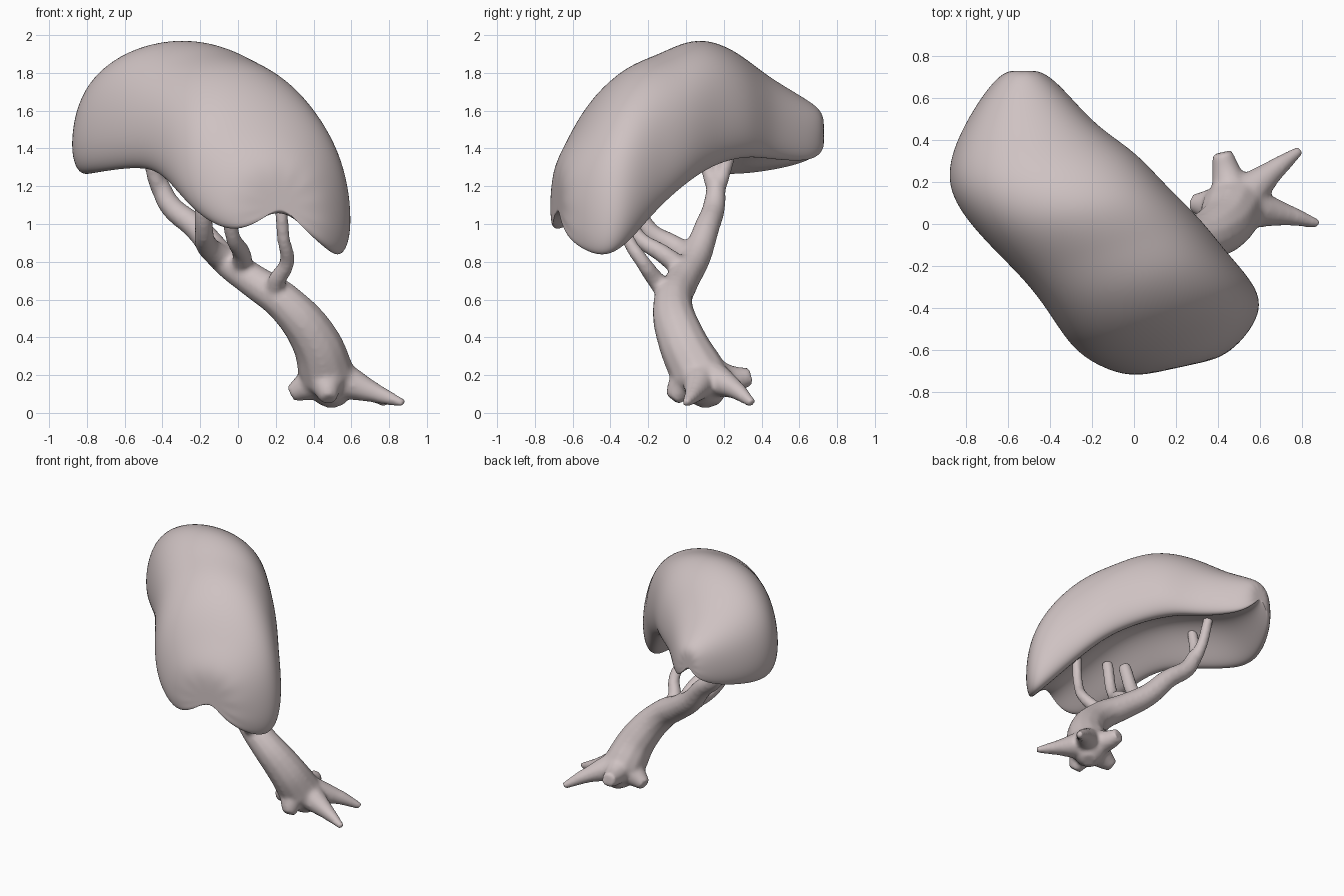
import bpy
import bmesh
from mathutils import Vector

cube = bpy.data.objects.get("Cube")
if cube:
    bpy.data.objects.remove(cube, do_unlink=True)

# One plain clay colour for the whole tree
clay = bpy.data.materials.new("pinkish_grey_clay")
clay.use_nodes = True
colour = (0.62, 0.54, 0.54, 1.0)
clay.diffuse_color = colour
shader = next(n for n in clay.node_tree.nodes if n.type == 'BSDF_PRINCIPLED')
shader.inputs["Base Color"].default_value = colour
shader.inputs["Roughness"].default_value = 0.8


def add_object(name, mesh):
    """Link a mesh as a smooth shaded object in the clay colour."""
    obj = bpy.data.objects.new(name, mesh)
    bpy.context.scene.collection.objects.link(obj)
    mesh.materials.clear()
    mesh.materials.append(clay)
    for poly in mesh.polygons:
        poly.use_smooth = True
    return obj


# Canopy cross-section: (position across, height), with a hollow underside
half = [(1, 0), (0.89, 0.52), (0.55, 0.87)]
under = [(-0.95, -0.75), (-0.78, -1.05), (-0.5, -0.55)]
profile = (half + [(0, 1)] + [(-s, h) for s, h in reversed(half)]
           + under + [(0, 0.05)] + [(-s, h) for s, h in reversed(under)])

# Canopy stations: left edge x y, right edge x y, crest, left rim, right rim
stations = [
    (-0.62, 0.73, -0.44, 0.73, 1.60, 1.38, 1.38),
    (-0.72, 0.62, -0.35, 0.66, 1.67, 1.31, 1.32),
    (-0.86, 0.38, -0.18, 0.46, 1.80, 1.25, 1.34),
    (-0.90, 0.16, 0.00, 0.35, 1.94, 1.23, 1.36),
    (-0.73, -0.06, 0.15, 0.18, 2.02, 1.27, 1.31),
    (-0.52, -0.26, 0.32, 0.02, 1.92, 1.30, 1.19),
    (-0.40, -0.42, 0.44, -0.14, 1.87, 1.20, 1.04),
    (-0.29, -0.60, 0.57, -0.28, 1.72, 1.06, 0.86),
    (-0.14, -0.69, 0.62, -0.42, 1.51, 0.97, 0.77),
    (0.00, -0.73, 0.46, -0.63, 1.34, 0.98, 0.90),
]


def build_canopy():
    bm = bmesh.new()
    rings = []
    for lx, ly, rx, ry, crest, rim_l, rim_r in stations:
        left, right = Vector((lx, ly, 0)), Vector((rx, ry, 0))
        ring = []
        for s, h in profile:
            t = 0.5 + 0.515 * s
            rim = rim_l + (rim_r - rim_l) * t
            waist = rim + 0.32 * (crest - rim)
            z = waist + h * ((crest - waist) if h > 0 else (waist - rim))
            p = left.lerp(right, t)
            ring.append(bm.verts.new((p.x, p.y, z)))
        rings.append(ring)
    n = len(profile)
    for a, b in zip(rings, rings[1:]):
        for i in range(n):
            j = (i + 1) % n
            bm.faces.new((a[i], a[j], b[j], b[i]))
    # Each end closes on a centre point
    for ring in (rings[0], rings[-1]):
        centre = bm.verts.new(sum((v.co for v in ring), Vector()) / n)
        for i in range(n):
            bm.faces.new((ring[i], ring[(i + 1) % n], centre))
    bmesh.ops.recalc_face_normals(bm, faces=bm.faces[:])
    mesh = bpy.data.meshes.new("canopy")
    bm.to_mesh(mesh)
    bm.free()
    obj = add_object("canopy", mesh)
    sub = obj.modifiers.new("rounding", 'SUBSURF')
    sub.levels = sub.render_levels = 3


# Limbs: paths of (x, y, z, radius)
trunk = [(0.50, 0.12, 0.10, 0.10), (0.47, 0.07, 0.20, 0.15),
         (0.41, -0.02, 0.38, 0.13), (0.25, -0.07, 0.58, 0.105),
         (0.08, -0.02, 0.70, 0.09), (-0.08, 0.05, 0.82, 0.08),
         (-0.22, 0.11, 0.98, 0.068), (-0.36, 0.15, 1.10, 0.06),
         (-0.42, 0.16, 1.22, 0.05)]
branches = [
    [(-0.41, 0.16, 1.18, 0.05), (-0.44, 0.20, 1.28, 0.04), (-0.46, 0.26, 1.50, 0.035)],
    [(-0.41, 0.16, 1.18, 0.05), (-0.45, 0.12, 1.28, 0.04), (-0.47, 0.06, 1.50, 0.035)],
    [(-0.07, 0.04, 0.81, 0.07), (-0.16, -0.06, 0.88, 0.06),
     (-0.18, -0.20, 0.97, 0.05), (-0.18, -0.32, 1.25, 0.045)],
    [(0.02, 0.00, 0.75, 0.06), (0.02, -0.12, 0.84, 0.05),
     (-0.03, -0.26, 0.94, 0.04), (-0.06, -0.36, 1.25, 0.04)],
    [(0.22, -0.07, 0.60, 0.07), (0.20, -0.14, 0.68, 0.05),
     (0.26, -0.23, 0.80, 0.04), (0.24, -0.31, 0.93, 0.035), (0.22, -0.36, 1.25, 0.035)],
]
roots = [
    [(0.88, 0.00, 0.05, 0.022), (0.74, 0.04, 0.10, 0.05)],
    [(0.79, 0.35, 0.05, 0.025), (0.66, 0.25, 0.13, 0.055)],
    [(0.42, 0.34, 0.19, 0.05), (0.44, 0.25, 0.18, 0.07)],
    [(0.28, 0.10, 0.10, 0.045), (0.36, 0.09, 0.14, 0.08)],
    [(0.48, -0.07, 0.07, 0.045), (0.47, -0.01, 0.15, 0.09)],
    [(0.52, 0.13, 0.04, 0.05), (0.51, 0.12, 0.08, 0.10)],
]


def build_limbs():
    # Every root runs into the heart of the trunk
    heart = (0.48, 0.09, 0.20, 0.12)
    curve = bpy.data.curves.new("limb_paths", 'CURVE')
    curve.dimensions = '3D'
    curve.bevel_depth = 1.0
    curve.bevel_resolution = 4
    curve.use_fill_caps = True
    curve.resolution_u = 6
    for path in [trunk] + branches + [r + [heart] for r in roots]:
        spline = curve.splines.new('BEZIER')
        spline.bezier_points.add(len(path) - 1)
        for point, (x, y, z, radius) in zip(spline.bezier_points, path):
            point.co = (x, y, z)
            point.radius = radius
            point.handle_left_type = point.handle_right_type = 'AUTO'
    helper = bpy.data.objects.new("limb_paths", curve)
    bpy.context.scene.collection.objects.link(helper)
    bpy.context.view_layer.update()
    graph = bpy.context.evaluated_depsgraph_get()
    mesh = bpy.data.meshes.new_from_object(helper.evaluated_get(graph))
    bpy.data.objects.remove(helper, do_unlink=True)
    # Fuse the tubes into one soft skin
    obj = add_object("trunk_branches_and_roots", mesh)
    remesh = obj.modifiers.new("fuse", 'REMESH')
    remesh.mode = 'VOXEL'
    remesh.voxel_size = 0.014
    remesh.use_smooth_shade = True
    smooth = obj.modifiers.new("soften", 'SMOOTH')
    smooth.factor = 0.5
    smooth.iterations = 8


build_canopy()
build_limbs()
